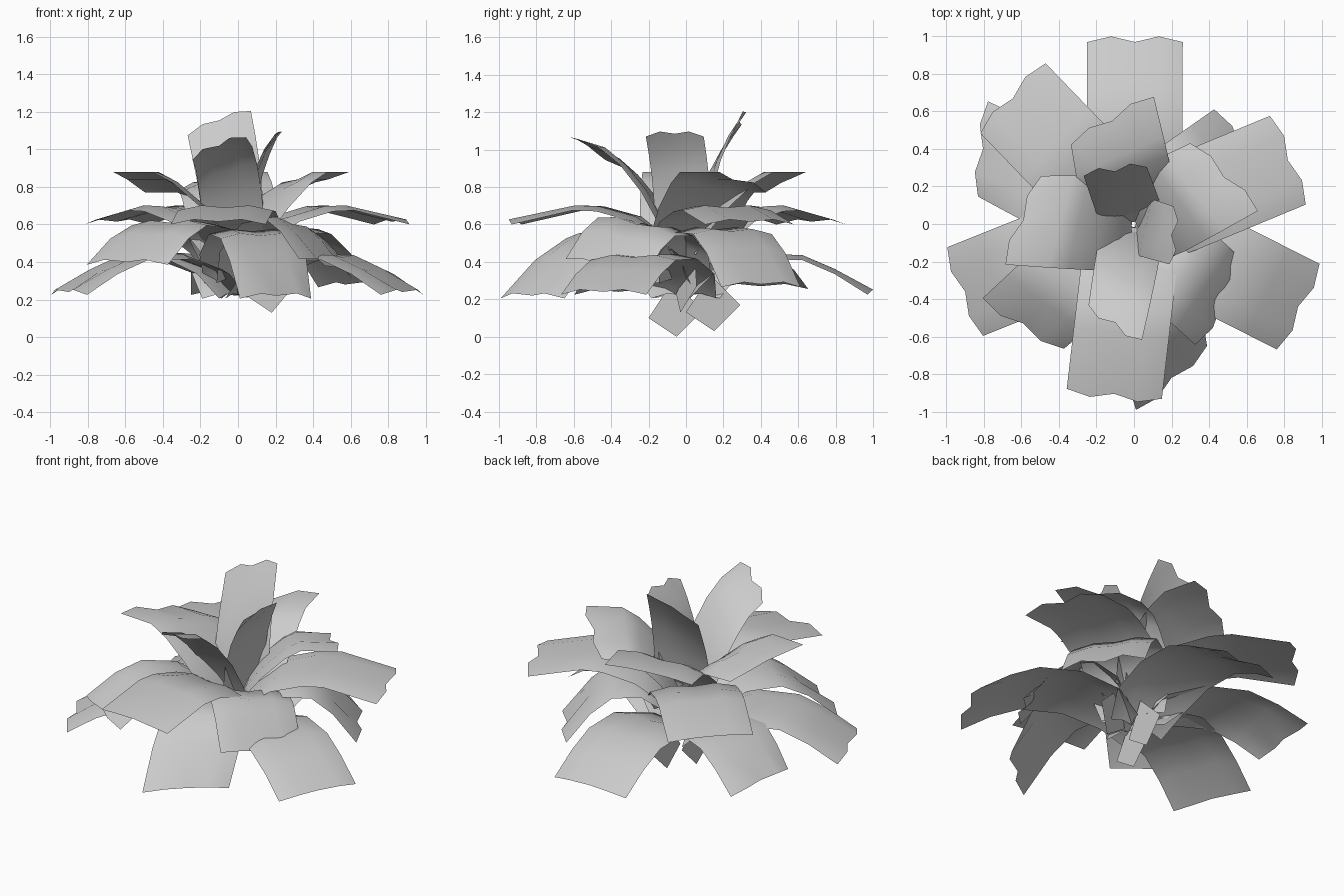
import bpy, math
from mathutils import Vector

if "Cube" in bpy.data.objects:
    bpy.data.objects.remove(bpy.data.objects["Cube"])

# profiles: (fraction of the way to the tip, height), base first
LOW = [(0.02, 0.22), (0.15, 0.35), (0.38, 0.43), (0.64, 0.425), (0.82, 0.35), (1, 0.24)]
MID = [(0.02, 0.40), (0.10, 0.52), (0.28, 0.63), (0.50, 0.685), (0.64, 0.69), (1, 0.615)]
DROOP = [(0.03, 0.30), (0.14, 0.46), (0.38, 0.59), (0.62, 0.61), (0.80, 0.54), (1, 0.40)]
HIGH = [(0.02, 0.45), (0.12, 0.57), (0.28, 0.68), (0.50, 0.79), (0.66, 0.84), (1, 0.84)]
FRONT = [(0.03, 0.35), (0.12, 0.52), (0.35, 0.75), (0.55, 0.88), (0.75, 0.97), (1, 1.02)]
TALL = [(0.04, 0.30), (0.15, 0.48), (0.30, 0.72), (0.52, 0.90), (0.75, 1.03), (1, 1.155)]


def add_mesh(name, verts, faces):
    mesh = bpy.data.meshes.new(name)
    mesh.from_pydata(verts, [], faces)
    mesh.polygons.foreach_set("use_smooth", [True] * len(faces))
    obj = bpy.data.objects.new(name, mesh)
    bpy.context.collection.objects.link(obj)
    return obj


def leaf(name, tip, heading, profile, width=0.51, drop=0.0, roll=0.0):
    """Five-column bent card ending at tip; roll lifts its left edge."""
    tip = Vector((tip[0], tip[1], 0))
    a = math.radians(heading)
    out = Vector((math.cos(a), math.sin(a), 0))
    tip_side = Vector((-out.y, out.x, 0))
    path = tip.normalized()
    base_side = Vector((-path.y, path.x, 0))
    verts = []
    n = len(profile)
    for i, (t, z) in enumerate(profile):
        side = base_side.lerp(tip_side, t).normalized()
        w = width * (0.75, 0.96, 1, 1, 1, 1)[i]
        for j in range(5):
            u = j / 4 - 0.5
            p = tip * t + side * (u * w)
            if i == n - 1 and j % 2:
                p += out * 0.03          # notched tip
            crease = (-0.015, 0.012, 0, 0.012, -0.015)[j]
            p.z = z - drop * t * t + crease + roll * u * min(1, 1.7 * t)
            verts.append(p)
    faces = [(i * 5 + j, i * 5 + 5 + j, i * 5 + 6 + j, i * 5 + 1 + j)
             for i in range(n - 1) for j in range(4)]
    return add_mesh(name, verts, faces)


# low outer ring
leaf("low_leaf_back", (0.005, 0.97), 90, LOW)
leaf("low_leaf_left_back", (-0.805, 0.40), 174, LOW, drop=-0.03)
leaf("low_leaf_left", (-0.90, -0.36), 202, LOW)
leaf("low_leaf_right", (0.875, -0.44), -26.5, LOW)
leaf("low_leaf_front", (0.20, -0.82), -48, DROOP, drop=0.18)
leaf("low_leaf_right_back", (0.57, 0.40), 34, DROOP, drop=0.12)

# drooping leaves
leaf("droop_leaf_left", (-0.59, -0.53), 238, DROOP)
leaf("droop_leaf_right", (0.465, -0.43), -33, DROOP, drop=0.02, roll=-0.10)

# middle ring
leaf("mid_leaf_left_back", (-0.645, 0.67), 137, MID)
leaf("mid_leaf_right_back", (0.82, 0.34), 22, MID)
leaf("mid_leaf_front", (-0.105, -0.905), 264, MID)

# upper ring
leaf("high_leaf_right", (0.48, 0.25), 45, HIGH, roll=-0.11)
leaf("high_leaf_left", (-0.59, 0.02), 158, HIGH, roll=0.11)
leaf("high_leaf_back", (-0.115, 0.55), 120, HIGH, roll=-0.11)

# inner upright leaves
leaf("inner_leaf_front", (-0.10, -0.525), 237, FRONT, width=0.34, roll=0.12)
leaf("inner_leaf_back", (-0.10, 0.28), 98, TALL, width=0.34, roll=-0.13)
leaf("inner_leaf_right", (0.20, -0.06), -4, TALL, width=0.31, drop=0.07)

# leaf roots under the crown
root = [(-0.15, 0.10), (0.0, 0.0), (0.14, 0.14), (-0.02, 0.30)]
for k, (x, y, z, ang, lean) in enumerate([
        (-0.04, -0.05, 0.0, 90, -0.05), (0.03, 0.15, 0.03, 90, -0.1),
        (0.18, -0.03, 0.13, 20, 0.3)]):
    a = math.radians(ang)
    d = Vector((math.cos(a), math.sin(a), 0))
    s = Vector((-d.y, d.x, 0))
    verts = [Vector((x, y, z)) + d * u + s * (v * lean) + Vector((0, 0, v)) for u, v in root]
    add_mesh("root_%d" % (k + 1), verts, [(0, 1, 2, 3)])

# turn every leaf's front side upward
for o in bpy.data.objects:
    if sum(p.normal.z * p.area for p in o.data.polygons) < 0:
        o.data.flip_normals()
